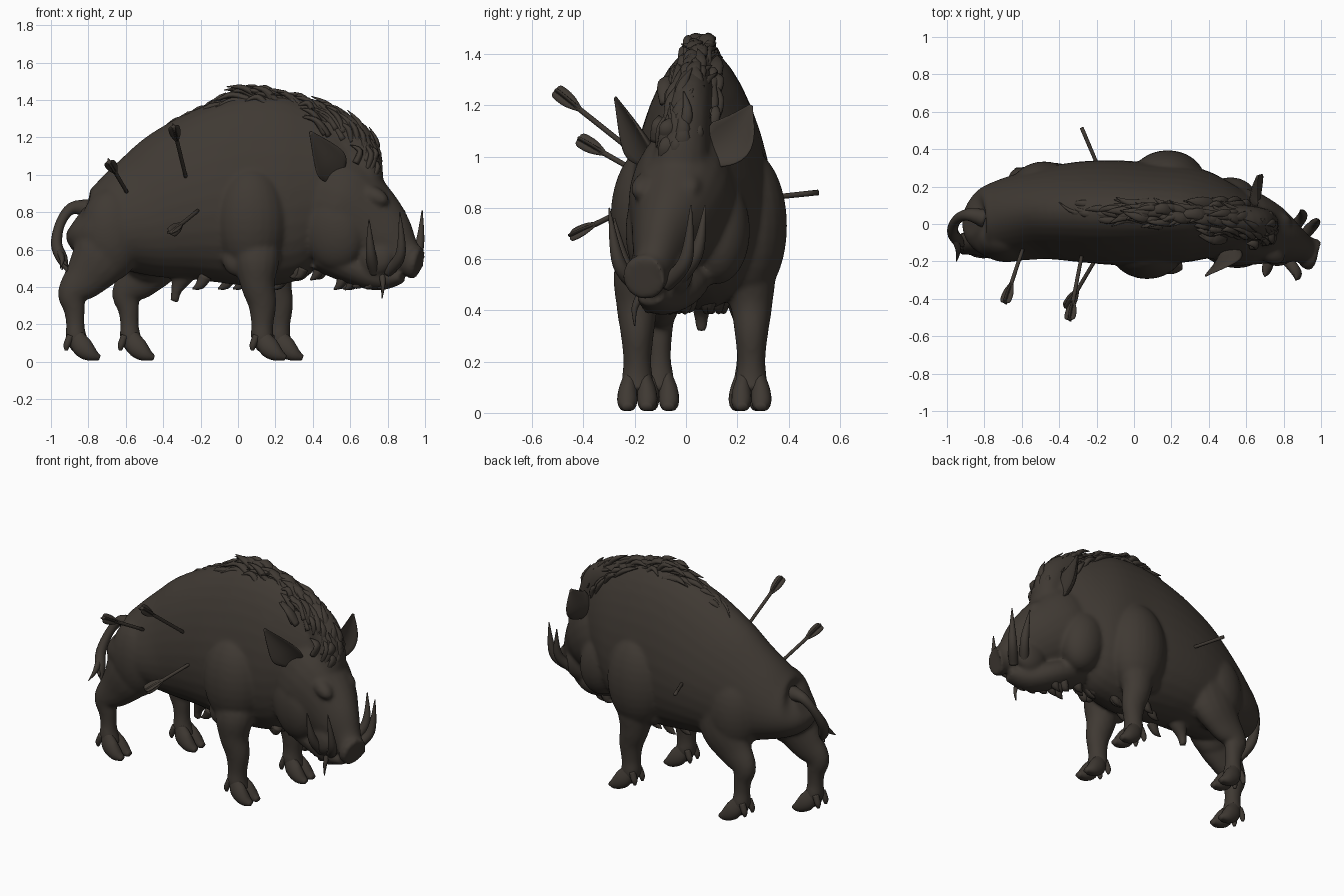
import bpy, bmesh, math, random
from mathutils import Vector, Matrix

random.seed(4)
cube = bpy.data.objects.get("Cube")
if cube:
    bpy.data.objects.remove(cube)

hide = bpy.data.materials.new("dark brown hide")
hide.use_nodes = True
COLOUR = (0.05, 0.041, 0.033, 1)
hide.diffuse_color = COLOUR
bsdf = hide.node_tree.nodes["Principled BSDF"]
bsdf.inputs["Base Color"].default_value = COLOUR
bsdf.inputs["Roughness"].default_value = 0.8


def spline(pts, steps):
    """Catmull-Rom through stations of any length."""
    pts = [list(p) for p in pts]
    out = []
    for i in range(len(pts) - 1):
        a, b, c, d = pts[max(i - 1, 0)], pts[i], pts[i + 1], pts[min(i + 2, len(pts) - 1)]
        for k in range(steps):
            t = k / steps
            out.append([q + t / 2 * (r - p + t * (2*p - 5*q + 4*r - s + t * (3*q - p - 3*r + s)))
                        for p, q, r, s in zip(a, b, c, d)])
    return out + [pts[-1]]


def sweep(bm, pts, ref=(0, 1, 0), n=16, egg=0.0, cup=0.0, steps=4):
    """Closed tube through stations (x, y, z, half width, half height)."""
    st = spline(pts, steps)
    pos = [Vector(s[:3]) for s in st]
    rings = []
    for i, s in enumerate(st):
        t = (pos[min(i + 1, len(st) - 1)] - pos[max(i - 1, 0)]).normalized()
        u = Vector(ref)
        u = (u - t * u.dot(t)).normalized()
        v = t.cross(u)
        ring = []
        for k in range(n):
            a = 2 * math.pi * k / n
            w = math.sin(a) * (1 - egg * math.cos(a))
            h = math.cos(a) * max(s[4], .001) + cup * w * w * s[3]
            ring.append(bm.verts.new(pos[i] + u * w * max(s[3], .001) + v * h))
        rings.append(ring)
    for a, b in zip(rings, rings[1:]):
        for k in range(n):
            bm.faces.new((a[k], a[k - 1], b[k - 1], b[k]))
    bm.faces.new(rings[0])
    bm.faces.new(rings[-1][::-1])


def ball(bm, centre, radii, rot=(0, 0, 0)):
    m = Matrix.Translation(centre)
    for angle, axis in zip(rot, "XYZ"):
        m = m @ Matrix.Rotation(math.radians(angle), 4, axis)
    bmesh.ops.create_uvsphere(bm, u_segments=24, v_segments=16, radius=1,
                              matrix=m @ Matrix.Diagonal((*radii, 1)))


def finish(name, bm, voxel=0):
    bmesh.ops.recalc_face_normals(bm, faces=bm.faces)
    for f in bm.faces:
        f.smooth = True
    me = bpy.data.meshes.new(name)
    bm.to_mesh(me)
    bm.free()
    me.materials.append(hide)
    ob = bpy.data.objects.new(name, me)
    bpy.context.collection.objects.link(ob)
    if voxel:
        r = ob.modifiers.new("fuse", "REMESH")
        r.mode, r.voxel_size, r.use_smooth_shade = "VOXEL", voxel, True
        s = ob.modifiers.new("soften", "SMOOTH")
        s.factor, s.iterations = 0.5, 12
    return ob


# Torso, neck crest, head and limbs fused into one skin
bm = bmesh.new()
sweep(bm, [(-.87, .01, .76, .07, .08), (-.82, .01, .735, .17, .17), (-.7, .02, .74, .215, .24),
           (-.5, .055, .785, .24, .345), (-.3, .065, .845, .265, .425), (-.1, .06, .89, .275, .485),
           (.1, .055, .915, .265, .515), (.3, .05, .92, .25, .49), (.45, .03, .92, .21, .41),
           (.62, .0, .9, .14, .27)], egg=.2, n=32)
sweep(bm, [(-.1, .06, 1.27, .05, .09), (.2, .05, 1.33, .06, .09), (.45, .03, 1.26, .08, .11),
           (.6, .01, 1.18, .09, .12), (.67, -.01, 1.06, .1, .1), (.69, -.03, .92, .12, .09)])
# Skull and snout
sweep(bm, [(.42, .0, .86, .18, .3), (.55, -.015, .82, .21, .29), (.67, -.045, .75, .18, .23),
           (.78, -.09, .66, .125, .18), (.87, -.12, .58, .085, .12), (.93, -.145, .54, .075, .085),
           (.95, -.16, .53, .09, .092), (.968, -.165, .525, .078, .078)], n=24)
sweep(bm, [(.45, -.02, .58, .14, .1), (.62, -.05, .5, .13, .09), (.76, -.1, .45, .09, .07),
           (.88, -.14, .455, .055, .035)])
# Cheek ruffs, brows, muzzle folds
ball(bm, (.51, -.13, .7), (.17, .1, .21), (0, -10, -15))
ball(bm, (.51, .12, .71), (.15, .13, .21), (0, -10, 8))
ball(bm, (.72, -.15, .89), (.1, .055, .05), (0, 25, -25))
ball(bm, (.75, .01, .9), (.1, .055, .05), (0, 25, 5))
ball(bm, (.74, -.16, .56), (.1, .06, .1), (0, 30, -20))
ball(bm, (.8, -.03, .56), (.1, .06, .1), (0, 30, -10))
# Shoulders and haunches
for c, r in (((.07, -.13, .76), (.2, .165, .29)), ((.18, .235, .73), (.2, .16, .3)),
             ((-.68, -.075, .68), (.17, .13, .25)), ((-.48, .19, .68), (.18, .145, .26))):
    ball(bm, c, r)

# Legs: x and y of each foot
FORE = [(-.03, .08, .72, .08, .12), (-.03, .015, .56, .105, .125), (-.025, 0, .42, .083, .094),
        (0, 0, .31, .066, .077), (.0, 0, .2, .055, .06), (.0, 0, .13, .062, .062), (.03, 0, .07, .05, .05)]
HIND = [(.18, .03, .7, .1, .17), (.13, .015, .56, .1, .16), (.05, .01, .45, .078, .12),
        (-.02, 0, .365, .06, .082), (-.01, 0, .28, .05, .058), (-.005, 0, .2, .048, .05),
        (.0, 0, .13, .06, .057), (.03, 0, .07, .05, .05)]
FEET = (("right_fore", .13, -.19, FORE), ("left_fore", .22, .255, FORE),
        ("right_hind", -.865, -.105, HIND), ("left_hind", -.575, .245, HIND))
for name, fx, fy, leg in FEET:
    side = 1 if fy < 0 else -1
    sweep(bm, [(fx + x, fy + side * y, z, a, b) for x, y, z, a, b in leg])
# Elbow points and underbelly sheath
for fx, fy in ((-.02, -.17), (.07, .24)):
    ball(bm, (fx, fy, .53), (.06, .05, .075), (0, -25, 0))
sweep(bm, [(-.3, .06, .45, .05, .06), (-.33, .06, .38, .03, .03), (-.34, .06, .32, .025, .025)])
finish("body", bm, .011)

# Cloven hooves with dewclaws
for name, fx, fy, leg in FEET:
    bm = bmesh.new()
    for s in (-1, 1):
        y = fy + s * .036
        sweep(bm, [(fx, y - s * .01, .15, .025, .035), (fx + .03, y, .085, .038, .055),
                   (fx + .08, y + s * .003, .04, .038, .04), (fx + .125, y, .022, .02, .014)])
        sweep(bm, [(fx - .03, y, .14, .02, .02), (fx - .05, y + s * .003, .09, .019, .018),
                   (fx - .053, y + s * .003, .06, .008, .008)], n=10)
    for v in bm.verts:
        v.co.z = max(v.co.z, .008)
    finish(name + "_hoof", bm)

# Cupped ears opening forwards
for name, base, mid, tip, ref in (
        ("right_ear", (.51, -.12, .99), (.475, -.185, 1.075), (.385, -.275, 1.23), (.8, .3, .5)),
        ("left_ear", (.63, .06, 1.0), (.64, .18, 1.07), (.66, .255, 1.2), (.15, .75, -.65))):
    bm = bmesh.new()
    sweep(bm, [(*base, .05, .025), (*mid, .095, .014), (*tip, .008, .006)],
          ref, cup=-.4, steps=8)
    finish(name, bm)

# Tusks
TUSKS = (("right_rear_tusk", (.73, -.17, .48), (.71, -.24, .58), (.7, -.28, .76)),
         ("right_front_tusk", (.8, -.17, .48), (.87, -.26, .58), (.865, -.3, .8)),
         ("left_rear_tusk", (.83, -.05, .5), (.9, .04, .62), (.89, .075, .81)),
         ("left_front_tusk", (.89, -.08, .5), (.965, .0, .6), (.985, .02, .81)))
for name, a, b, c in TUSKS:
    bm = bmesh.new()
    sweep(bm, [(*a, .03, .03), (*b, .027, .027), (*c, .003, .003)], n=12, steps=8)
    finish(name, bm)

# Eyes
bm = bmesh.new()
for c in ((.75, -.175, .845), (.8, .01, .85)):
    ball(bm, c, (.018, .018, .018))
finish("eyes", bm)

# Mane locks lying back along the spine, spreading over the neck
bm = bmesh.new()
ridge = spline([(-.38, .07, 1.225), (-.26, .07, 1.31), (-.1, .06, 1.385), (.05, .06, 1.445), (.2, .05, 1.44),
                (.4, .04, 1.385), (.55, .02, 1.315), (.66, .0, 1.225), (.74, -.02, 1.11), (.77, -.04, .99)], 6)
for i, p in enumerate(ridge):
    grow = min(1, i / 30)
    fwd = (Vector(ridge[min(i + 1, len(ridge) - 1)]) - Vector(ridge[max(i - 1, 0)])).normalized()
    up = Vector((-fwd.z, 0, fwd.x))
    for s in (-1, 0, 1):
        off = (s * random.uniform(.02, .09) + random.uniform(-.015, .015)) * grow
        a = Vector(p) + Vector((0, off, 0)) - up * (.02 + off * off * 10)
        lift = random.uniform(.005, .035)
        length = random.uniform(.1, .22)
        sway = random.uniform(-.02, .02)
        b = a - fwd * length * .5 + up * lift + Vector((0, sway, 0))
        c = a - fwd * length + up * lift * random.uniform(-.6, 1.1) + Vector((0, s * .01 - sway, 0))
        wide = random.uniform(.018, .034)
        sweep(bm, [(*(a - up * .02), wide, .018), (*b, wide * (.5 + grow / 2), .016), (*c, .002, .002)],
              n=10, steps=4)
finish("mane", bm)

# Beard, throat and belly tufts
bm = bmesh.new()
sweep(bm, [(.77, -.17, .47, .02, .02), (.775, -.2, .41, .012, .012), (.77, -.2, .34, .003, .003)], n=8)
for i in range(18):
    x = random.uniform(.28, .8)
    y = -.02 - max(0, x - .5) * .25 + random.uniform(-.06, .06)
    z = .47 - .05 * (x > .55)
    sweep(bm, [(x, y, z + .03, .035, .03), (x - .02, y, z - .01, .025, .022),
               (x - .05, y, z - random.uniform(.01, .04), .003, .003)], n=8, steps=3)
for i in range(8):
    x = random.uniform(-.2, .25)
    y = .06 + random.uniform(-.1, .1)
    sweep(bm, [(x, y, .46, .03, .035), (x - .03, y, .41, .02, .025), (x - .07, y, .39, .003, .003)], n=8, steps=3)
finish("beard_and_belly_hair", bm)

# Tail with tassel
bm = bmesh.new()
sweep(bm, [(-.8, .03, .82, .05, .05), (-.89, .05, .82, .032, .032), (-.95, .02, .74, .026, .026),
           (-.97, -.04, .63, .032, .03), (-.94, -.09, .55, .032, .03), (-.91, -.12, .48, .004, .004)], n=12)
for dx, dy, z in ((-.02, -.2, .5), (.02, -.14, .51), (-.01, -.1, .49)):
    sweep(bm, [(-.96, -.06, .6, .025, .02), (-.94, (dy - .08) / 2, .55, .018, .014),
               (-.93 + dx, dy, z, .002, .002)], n=8)
finish("tail", bm)

# Arrows stuck in the flanks: entry point, outer end, fletched or not
ARROWS = (("long_arrow", (-.27, -.12, .95), (-.345, -.51, 1.26), True),
          ("rump_arrow", (-.59, -.12, .9), (-.69, -.42, 1.07), True),
          ("flank_arrow", (-.2, -.18, .82), (-.36, -.45, .69), True),
          ("broken_arrow", (-.18, .28, .835), (-.28, .515, .86), False))
for name, a, b, fletched in ARROWS:
    bm = bmesh.new()
    a, b = Vector(a), Vector(b)
    d = (b - a).normalized()
    sweep(bm, [(*a, .01, .01), (*b, .011, .011)], (1, 0, 0), n=10)
    if fletched:
        for ref in ((1, 0, .3), (-.3, .6, 1)):
            sweep(bm, [(*(b - d * .13), .008, .006), (*(b - d * .07), .03, .007),
                       (*(b - d * .015), .032, .007), (*b, .02, .006)], ref, n=10)
    finish(name, bm)
